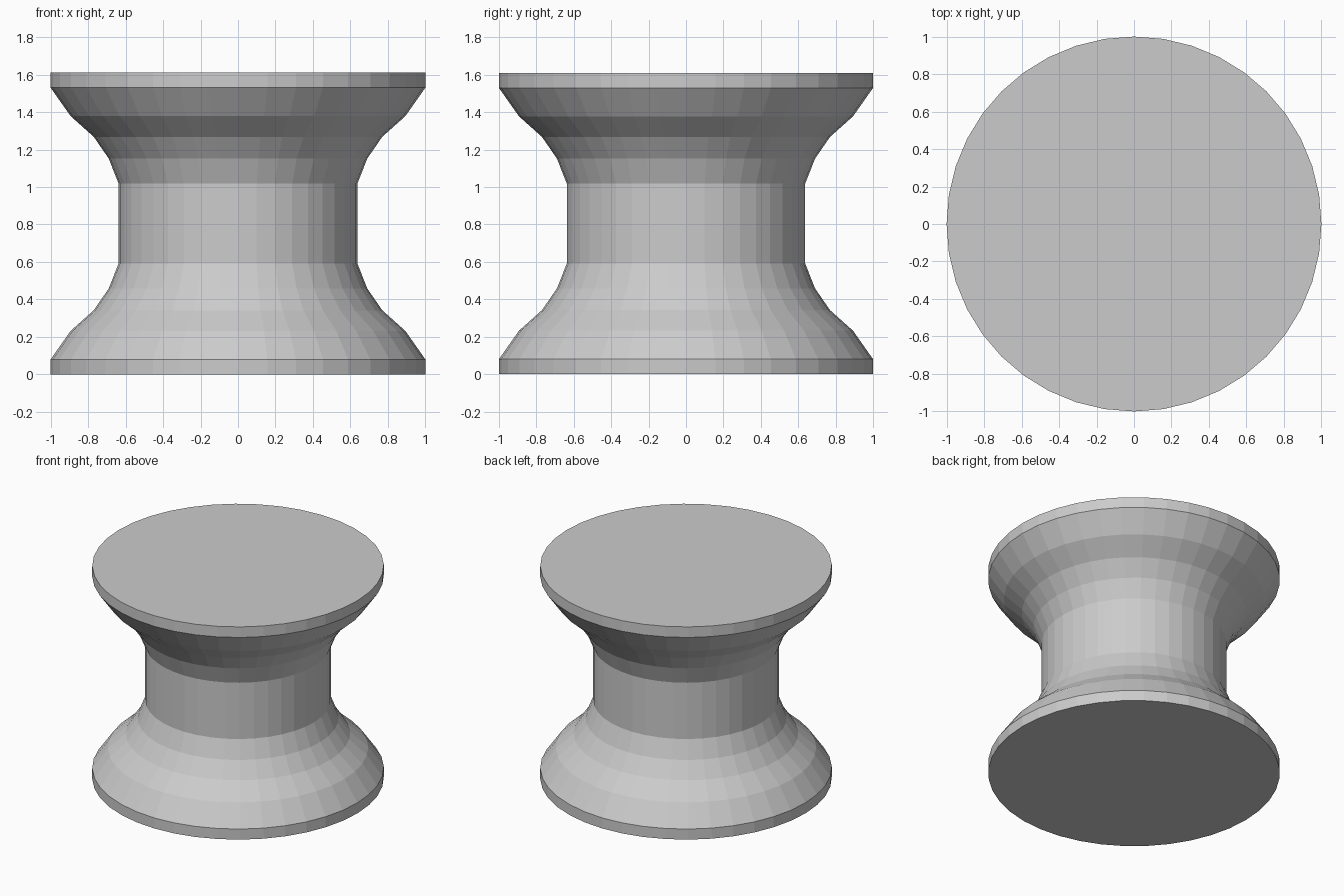
import bpy, bmesh
from math import sin, cos, tau

if "Cube" in bpy.data.objects:
    bpy.data.objects.remove(bpy.data.objects["Cube"])

SIDES = 40
HEIGHT = 1.61

# Lower half of the spool profile: (radius, height), mirrored to make the top
half = [(1.0, 0.0), (1.0, 0.08), (0.893, 0.232), (0.77, 0.342),
        (0.69, 0.458), (0.637, 0.592)]
profile = half + [(r, HEIGHT - z) for r, z in reversed(half)]

bm = bmesh.new()
rings = [[bm.verts.new((r * cos(tau * i / SIDES), r * sin(tau * i / SIDES), z))
          for i in range(SIDES)] for r, z in profile]

# Flat-faced side bands
for low, high in zip(rings, rings[1:]):
    for i in range(SIDES):
        j = (i + 1) % SIDES
        bm.faces.new((low[i], low[j], high[j], high[i]))

# End caps
bm.faces.new(rings[0][::-1])
bm.faces.new(rings[-1])

mesh = bpy.data.meshes.new("spool_body")
bm.to_mesh(mesh)
bm.free()
bpy.context.collection.objects.link(bpy.data.objects.new("spool_body", mesh))
